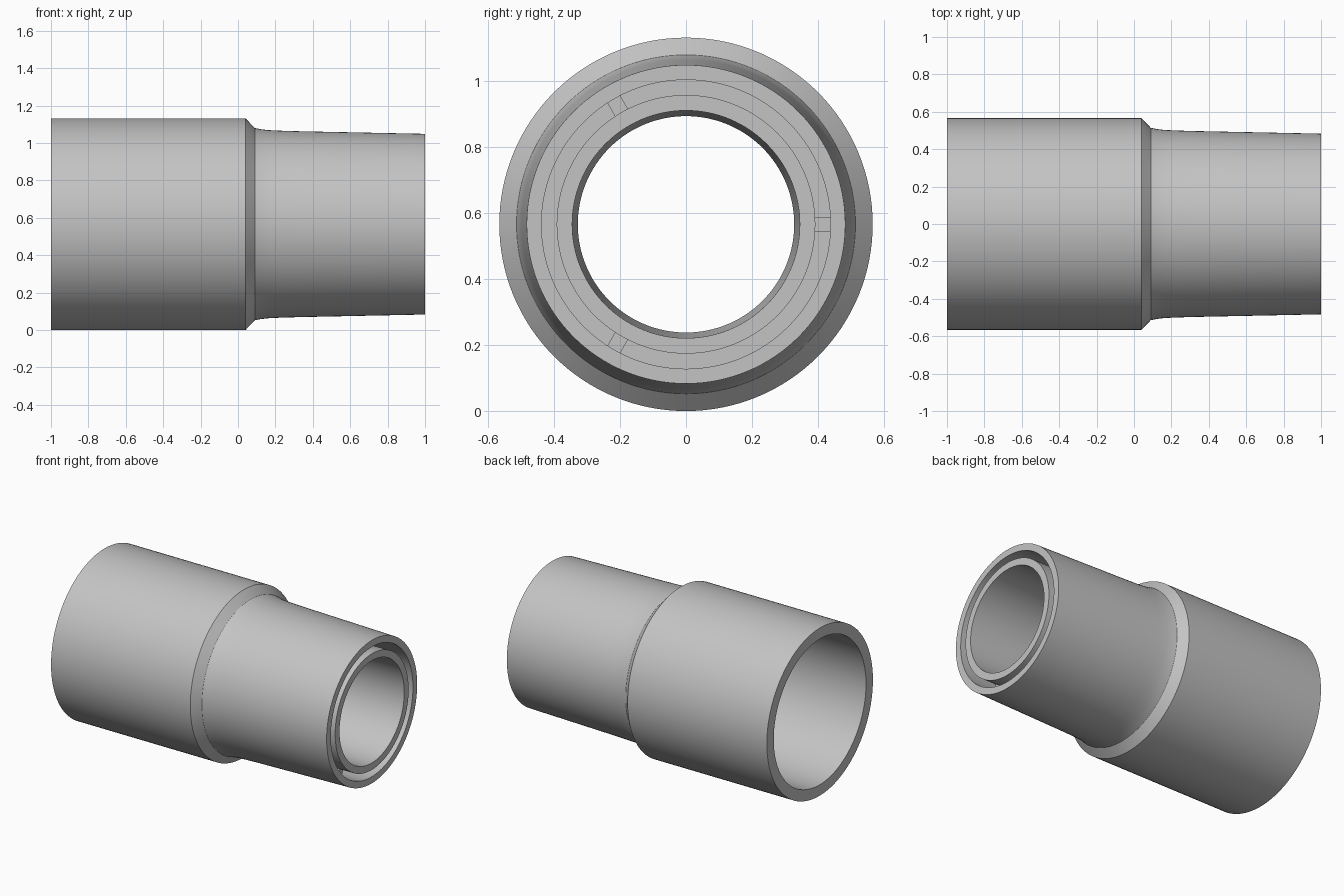
import bpy, bmesh, math
from mathutils import Matrix, Vector

if "Cube" in bpy.data.objects:
    bpy.data.objects.remove(bpy.data.objects["Cube"])

R = 0.566          # largest radius, also the height of the axis
SEGMENTS = 128

grey = bpy.data.materials.new("plain grey")
grey.diffuse_color = (0.55, 0.55, 0.55, 1)
grey.use_nodes = True
grey.node_tree.nodes["Principled BSDF"].inputs["Base Color"].default_value = grey.diffuse_color


def finish(name, bm):
    bmesh.ops.recalc_face_normals(bm, faces=bm.faces)
    mesh = bpy.data.meshes.new(name)
    bm.to_mesh(mesh)
    bm.free()
    mesh.materials.append(grey)
    obj = bpy.data.objects.new(name, mesh)
    obj.location = (0, 0, R)
    bpy.context.collection.objects.link(obj)
    return obj


def lathe(name, profile):
    """Turn a closed (x, radius) profile around the x axis."""
    bm = bmesh.new()
    rings = []
    for i in range(SEGMENTS):
        a = 2 * math.pi * i / SEGMENTS
        rings.append([bm.verts.new((x, r * math.cos(a), r * math.sin(a)))
                      for x, r in profile])
    n = len(profile)
    for i in range(SEGMENTS):
        p, q = rings[i], rings[(i + 1) % SEGMENTS]
        for j in range(n):
            k = (j + 1) % n
            bm.faces.new((p[j], p[k], q[k], q[j]))
    obj = finish(name, bm)
    bpy.ops.object.select_all(action='DESELECT')
    bpy.context.view_layer.objects.active = obj
    obj.select_set(True)
    bpy.ops.object.shade_smooth_by_angle(angle=math.radians(25))
    return obj


# Stepped coupling: wide socket, chamfered shoulder, double-walled spigot
lathe("coupling_body", [
    (-1.0, R), (0.04, R), (0.09, 0.514),                        # socket, chamfer
    (0.12, 0.508), (0.16, 0.503), (0.22, 0.500), (0.32, 0.497),  # fillet
    (1.0, 0.483), (1.0, 0.438),                                 # outer wall end
    (0.12, 0.438), (0.12, 0.392),                               # annular groove
    (1.0, 0.392), (1.0, 0.345),                                 # inner wall end
    (0.04, 0.328), (0.0, 0.328), (0.0, 0.487), (-1.0, 0.492),   # bore, socket seat
])

# Three ribs recessed in the groove
for i in range(3):
    bm = bmesh.new()
    turn = Matrix.Rotation(i * 2 * math.pi / 3, 4, 'X')
    place = Matrix.Translation(Vector((0.51, 0.415, 0)))
    bmesh.ops.create_cube(bm, size=1, matrix=turn @ place @ Matrix.Diagonal((0.80, 0.056, 0.045, 1)))
    finish(f"groove_rib_{i + 1}", bm)
